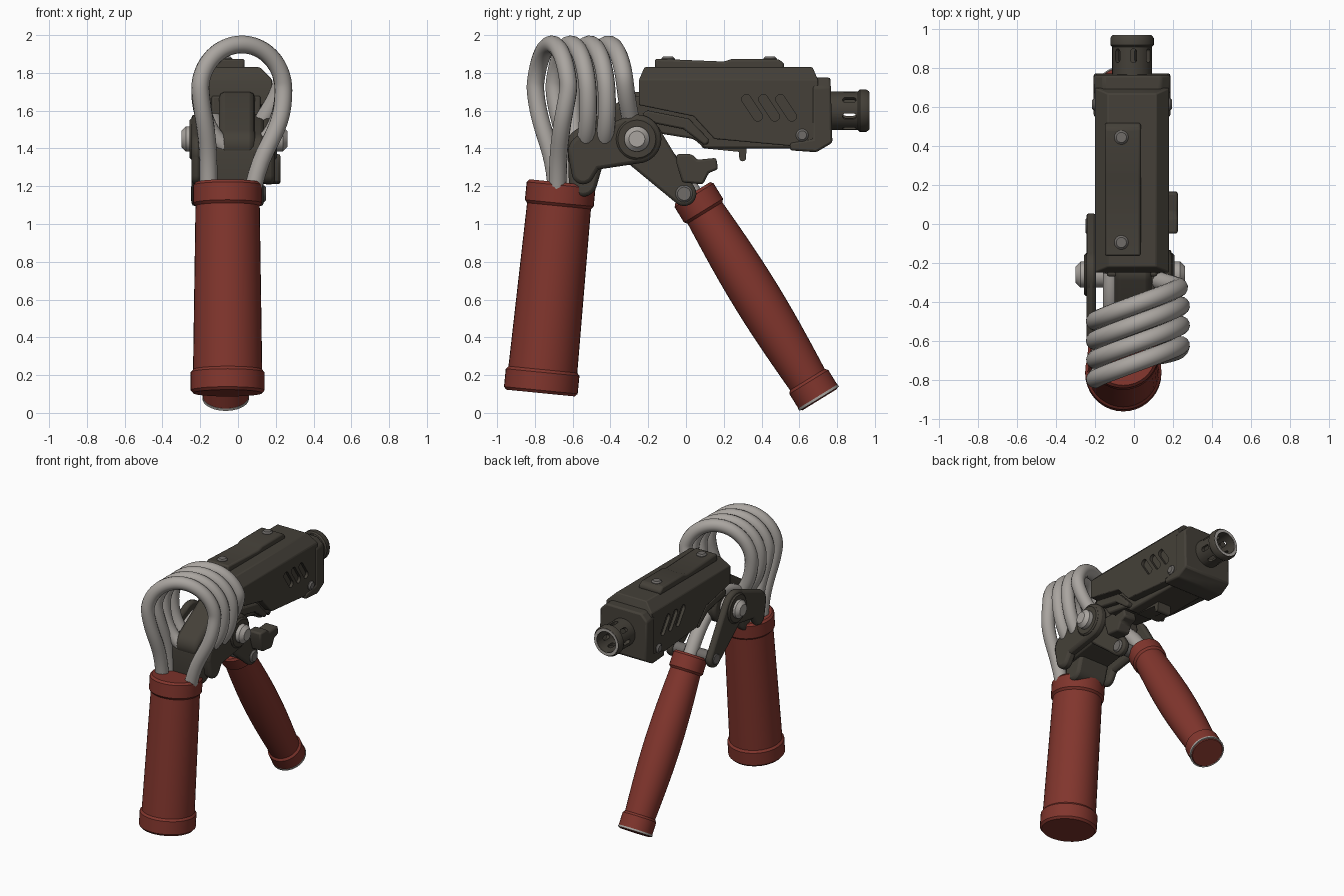
import bpy, bmesh
from math import sin, cos, pi
from mathutils import Vector, Matrix

if "Cube" in bpy.data.objects:
    bpy.data.objects.remove(bpy.data.objects["Cube"])


def material(name, *rgb):
    mat = bpy.data.materials.new(name)
    mat.use_nodes = True
    mat.diffuse_color = (*rgb, 1)
    shader = mat.node_tree.nodes["Principled BSDF"]
    shader.inputs["Base Color"].default_value = mat.diffuse_color
    return mat


RED = material("red_rubber", .22, .036, .026)
STEEL = material("steel", .4, .375, .35)
DARK = material("dark_gunmetal", .058, .051, .04)
SCREW = material("screw_grey", .16, .15, .14)
built = []


def add(name, bm, mat):
    bmesh.ops.recalc_face_normals(bm, faces=bm.faces[:])
    mesh = bpy.data.meshes.new(name)
    bm.to_mesh(mesh)
    bm.free()
    mesh.materials.append(mat)
    ob = bpy.data.objects.new(name, mesh)
    bpy.context.collection.objects.link(ob)
    built.append(ob)
    return ob


def soften(ob, width):
    mod = ob.modifiers.new("bevel", 'BEVEL')
    mod.width, mod.segments, mod.limit_method = width, 2, 'ANGLE'
    return ob


def slab(name, outline, x0, x1, chamfer=0):
    """Side outline in (y, z), extruded across x, with optional chamfered top edges."""
    bm = bmesh.new()
    face = bm.faces.new([bm.verts.new((x0, y, z)) for y, z in outline])
    moved = bmesh.ops.extrude_face_region(bm, geom=[face])["geom"]
    bmesh.ops.translate(bm, vec=(x1 - x0, 0, 0),
                        verts=[v for v in moved if isinstance(v, bmesh.types.BMVert)])
    if chamfer:
        top = max(z for y, z in outline)
        edges = [e for e in bm.edges if all(v.co.z > top - .001 for v in e.verts)
                 and e.verts[0].co.x == e.verts[1].co.x]
        bmesh.ops.bevel(bm, geom=edges, offset=chamfer, segments=1, affect='EDGES')
    return soften(add(name, bm, DARK), .012)


def link(name, circles, x0, x1, bevel=0):
    """Flat bar wrapped around circles given as (y, z, radius)."""
    bm = bmesh.new()
    for y, z, r in circles:
        for i in range(24):
            a = i * pi / 12
            for x in (x0, x1):
                bm.verts.new((x, y + r * cos(a), z + r * sin(a)))
    hull = bmesh.ops.convex_hull(bm, input=bm.verts[:])
    inner = {v for v in hull["geom_interior"] + hull["geom_unused"]
             if isinstance(v, bmesh.types.BMVert)}
    bmesh.ops.delete(bm, geom=list(inner), context='VERTS')
    bmesh.ops.dissolve_limit(bm, angle_limit=.01, verts=bm.verts[:], edges=bm.edges[:])
    ob = add(name, bm, DARK)
    return soften(ob, bevel) if bevel else ob


def lathe(name, start, end, profile, mat):
    """Profile of (distance, radius) spun around the line from start to end."""
    start, end = Vector(start), Vector(end)
    bm = bmesh.new()
    verts = [bm.verts.new((r, 0, d)) for d, r in profile]
    edges = [bm.edges.new(pair) for pair in zip(verts, verts[1:])]
    bmesh.ops.spin(bm, geom=verts + edges, cent=(0, 0, 0), axis=(0, 0, 1),
                   angle=2 * pi, steps=36)
    bmesh.ops.remove_doubles(bm, verts=bm.verts[:], dist=.0002)
    turn = Vector((0, 0, 1)).rotation_difference(end - start).to_matrix().to_4x4()
    bmesh.ops.transform(bm, matrix=Matrix.Translation(start) @ turn, verts=bm.verts[:])
    return add(name, bm, mat)


def pin(name, start, end, r, mat, edge=.01):
    n = (Vector(end) - Vector(start)).length
    return lathe(name, start, end, [(0, 0), (0, r - edge), (edge, r), (n - edge, r),
                                    (n, r - edge), (n, 0)], mat)


def cross_pin(name, x0, x1, centre, r, mat, edge=.01):
    pin(name, (x0, *centre), (x1, *centre), r, mat, edge)


def band(name, start, end, d, width, r):
    lathe(name, start, end, [(d, r - .02), (d, r), (d + width, r), (d + width, r - .02),
                             (d, r - .02)], STEEL)


def grip(name, top, end, r0, r1, swell):
    """Rubber handle: tapered or swollen body between two rounded collars."""
    n = (Vector(end) - Vector(top)).length
    lip, soft, collar = .013, .015, .11
    body = []
    for i in range(13):
        t = i / 12
        body.append((collar + soft + t * (n - 2 * collar - 2 * soft),
                     r0 + (r1 - r0) * t + swell * sin(pi * t)))
    upper = [(0, 0), (0, r0), (soft, r0 + lip), (collar, r0 + lip)]
    lower = [(n - collar, r1 + lip), (n - soft, r1 + lip), (n, r1), (n, 0)]
    lathe(name, top, end, upper + body + lower, RED)
    return n


def wire(name, points, r):
    curve = bpy.data.curves.new(name, 'CURVE')
    curve.dimensions, curve.bevel_depth, curve.bevel_resolution = '3D', r, 5
    curve.use_fill_caps = True
    spline = curve.splines.new('NURBS')
    spline.points.add(len(points) - 1)
    for point, co in zip(spline.points, points):
        point.co = (*co, 1)
    spline.use_endpoint_u, spline.order_u, spline.resolution_u = True, 4, 5
    curve.materials.append(STEEL)
    bpy.context.collection.objects.link(bpy.data.objects.new(name, curve))


def cut(target, cutters):
    for cutter in cutters:
        mod = target.modifiers.new("slot", 'BOOLEAN')
        mod.operation, mod.object, mod.solver = 'DIFFERENCE', cutter, 'EXACT'
        cutter.hide_render = True
        cutter.hide_set(True)
        built.remove(cutter)


# Two rubber handles, the front one with a steel end ring
grip("rear_handle", (-.055, -.66, 1.22), (-.055, -.77, .105), .17, .183, 0)
front = (-.065, .035, 1.165), (-.065, .708, .07)
length = grip("front_handle", *front, .108, .108, .02)
band("front_handle_end_ring", *front, length - .02, .014, .123)


# Spring: front hoop rooted in the handle, then three coils
def coil_point(turn):
    a = pi / 2 - 2 * pi * turn
    height = .242 if sin(a) > 0 else .33
    return (.02 + .222 * cos(a), -.71 + .1 * turn + .065 * cos(a), 1.71 + height * sin(a))


left_leg = [(-.155, -.68, 1.1), (-.155, -.69, 1.3), (-.16, -.74, 1.45), (-.185, -.78, 1.58)]
right_leg = [(.235, -.65, 1.57), (.17, -.67, 1.43), (.1, -.68, 1.3), (.06, -.68, 1.1)]
hoop = [coil_point(i / 32 - .25) for i in range(17)]
wire("spring_front_hoop", left_leg + hoop + right_leg, .047)
coils = [coil_point(i / 32 + .75) for i in range(80)]
wire("spring_coils", [(-.155, -.6, 1.2), (-.155, -.62, 1.4), (-.18, -.68, 1.57)] + coils
     + [(.19, -.31, 1.63), (.12, -.29, 1.54), (.08, -.27, 1.43)], .047)
wire("spring_front_leg", [(-.06, -.26, 1.45), (-.06, -.1, 1.4), (-.06, .06, 1.12)], .05)
wire("spring_inner_leg", [(-.12, -.48, 1.45), (-.12, -.4, 1.53), (-.12, -.25, 1.55)], .04)

# Neck from the rear handle to the pivot, with a ridge rising into the housing
pivot, lug = (-.26, 1.45), (-.01, 1.16)
root, elbow, hinge = (-.545, 1.22, .075), (-.525, 1.38, .1), (*pivot, .13)
link("neck_root", [root, elbow], -.15, .1, .02)
link("neck", [elbow, hinge], -.15, .14, .02)
link("neck_ridge", [(-.54, 1.42, .09), (-.25, 1.62, .08)], -.1, .09, .03)

# Side plates bending in towards the lug, pivot bosses and bolts
for side, x0, x1 in (("left", .13, .195), ("right", -.245, -.195)):
    link(side + "_plate_rear", [elbow, hinge], x0, x1, .02)
    link(side + "_plate_heel", [(-.545, 1.27, .06), elbow], x0, x1, .02)
for side, x0, x1 in (("left", .085, .135), ("right", -.245, -.195)):
    link(side + "_plate_lug", [hinge, (*lug, .065)], x0, x1, .015)
cross_pin("left_pivot_boss", .18, .207, pivot, .11, DARK)
cross_pin("right_pivot_boss", -.257, -.23, pivot, .11, DARK)
cross_pin("pivot_bolt", -.3, .262, pivot, .067, STEEL, .025)
cross_pin("lug_bolt", -.25, .148, lug, .045, SCREW)

# Safety lever on the left side
slab("lever", [(-.05, 1.37), (.03, 1.37), (.06, 1.34), (.16, 1.35), (.17, 1.29),
               (.12, 1.27), (.09, 1.21), (-.02, 1.22), (-.05, 1.32)], .12, .225)

# Housing, muzzle plate, underframe and trigger
housing = slab("upper_housing", [(-.25, 1.76), (-.22, 1.83), (.67, 1.83), (.7, 1.76), (.7, 1.4),
                                 (.15, 1.45), (.04, 1.57), (-.25, 1.63)], -.2, .18, .065)
slab("muzzle_plate", [(.67, 1.775), (.765, 1.775), (.775, 1.43), (.69, 1.38),
                      (.55, 1.39), (.55, 1.43), (.67, 1.45)], -.207, .187, .05)
slab("underframe", [(-.27, 1.68), (-.27, 1.5), (.04, 1.45), (.1, 1.4), (.6, 1.4), (.6, 1.6)],
     -.14, .12)
link("side_rail_rear", [(-.2, 1.57, .03), (0, 1.53, .03)], -.18, .16, .01)
link("side_rail_front", [(0, 1.53, .03), (.1, 1.44, .02)], -.18, .16, .01)
link("trigger_bar", [(.1, 1.42, .02), (.3, 1.4, .02)], -.06, .05)
link("trigger", [(.3, 1.4, .02), (.3, 1.35, .018)], -.06, .05)

# Three slanted vents on each side of the housing
vents = []
for i in range(3):
    y = .32 + .09 * i
    for x in (.18, -.2):
        vents.append(link("vent_cutter", [(y, 1.66, .025), (y + .06, 1.57, .025)],
                          x - .022, x + .022))
cut(housing, vents)

# Top plate and screws
slab("top_plate", [(-.165, 1.82), (-.165, 1.875), (.2, 1.86), (.24, 1.873),
                   (.49, 1.873), (.52, 1.85), (.52, 1.82)], -.15, .035)
for y in (-.095, .445):
    pin("top_screw", (-.065, y, 1.85), (-.065, y, 1.886), .036, SCREW)
cross_pin("housing_screw", -.215, .195, (.615, 1.47), .033, SCREW)

# Slotted hollow muzzle with a worn rim
base, tip = (-.01, .74, 1.6), (-.01, 1, 1.6)
wall, rim, bore, n = .102, .112, .078, .23
muzzle = lathe("muzzle", base, tip,
               [(0, 0), (0, wall), (.17, wall), (.18, rim), (n - .015, rim), (n, wall),
                (n, bore), (.06, bore), (.06, 0)], DARK)
slots = []
for i in range(7):
    slot = link("muzzle_slot_cutter", [(.845, 0, .016), (.885, 0, .016)], .05, .2)
    slot.location = (base[0], 0, base[2])
    slot.rotation_euler.y = .3 + i * 2 * pi / 7
    slots.append(slot)
cut(muzzle, slots)
band("muzzle_rim", base, tip, n - .004, .006, wall - .002)

# Shading
bpy.ops.object.select_all(action='DESELECT')
for ob in built:
    ob.select_set(True)
bpy.context.view_layer.objects.active = built[0]
bpy.ops.object.shade_smooth_by_angle(angle=pi / 5)
